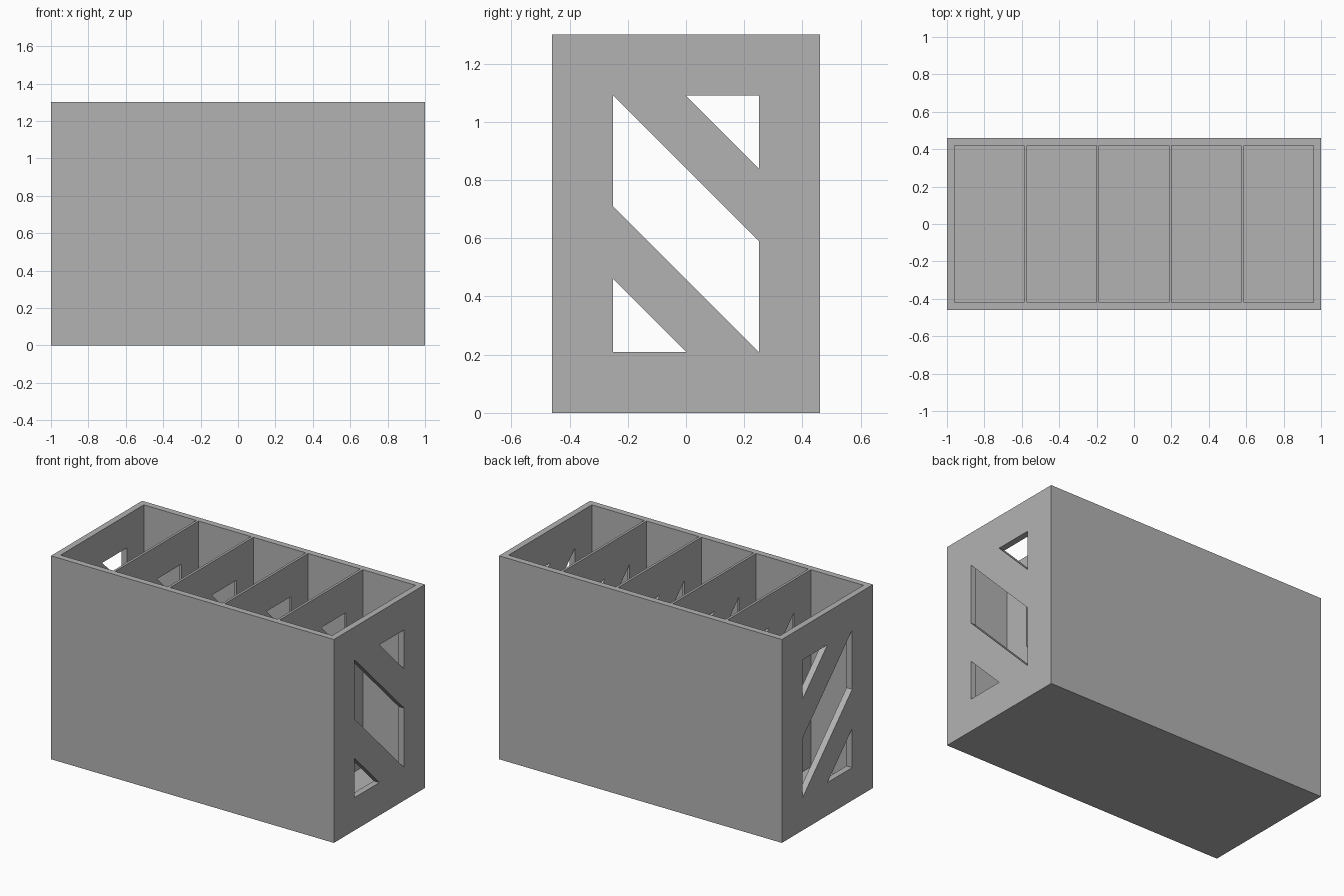
import bpy
import bmesh

if "Cube" in bpy.data.objects:
    bpy.data.objects.remove(bpy.data.objects["Cube"], do_unlink=True)

LENGTH, DEPTH, HEIGHT = 2.0, 0.92, 1.3
WALL, DIVIDER, CELLS = 0.04, 0.0155, 5

grey = bpy.data.materials.new("plain grey")
grey.use_nodes = True
colour = (0.45, 0.45, 0.45, 1)
grey.diffuse_color = colour
grey.node_tree.nodes["Principled BSDF"].inputs["Base Color"].default_value = colour


def add_prism(bm, outline, x0, x1):
    """Extrude a (y, z) outline along x."""
    face = bm.faces.new([bm.verts.new((x0, y, z)) for y, z in outline])
    ext = bmesh.ops.extrude_face_region(bm, geom=[face])
    verts = [v for v in ext["geom"] if isinstance(v, bmesh.types.BMVert)]
    bmesh.ops.translate(bm, verts=verts, vec=(x1 - x0, 0, 0))


def make_object(name, prisms):
    bm = bmesh.new()
    for outline, x0, x1 in prisms:
        add_prism(bm, outline, x0, x1)
    bmesh.ops.recalc_face_normals(bm, faces=bm.faces)
    mesh = bpy.data.meshes.new(name)
    bm.to_mesh(mesh)
    bm.free()
    mesh.materials.append(grey)
    obj = bpy.data.objects.new(name, mesh)
    bpy.context.collection.objects.link(obj)
    return obj


def rect(y, z0, z1):
    return [(-y, z0), (y, z0), (y, z1), (-y, z1)]


# Outer block
box = make_object("divided_box", [(rect(DEPTH / 2, 0, HEIGHT), -LENGTH / 2, LENGTH / 2)])

# Open-topped compartments, leaving walls, floor and thin dividers
width = (LENGTH - 2 * WALL - (CELLS - 1) * DIVIDER) / CELLS
starts = [-LENGTH / 2 + WALL + i * (width + DIVIDER) for i in range(CELLS)]
pocket = rect(DEPTH / 2 - WALL, WALL, HEIGHT + 0.1)
compartments = make_object("compartment_cutter", [(pocket, x, x + width) for x in starts])

# Slanted window and two corner triangles through the ends and dividers
windows = [
    [(-0.25, 1.09), (-0.25, 0.71), (0.25, 0.21), (0.25, 0.59)],
    [(0, 1.09), (0.25, 0.84), (0.25, 1.09)],
    [(-0.25, 0.46), (-0.25, 0.21), (0, 0.21)],
]
openings = make_object("window_cutter", [(w, -1.1, 1.1) for w in windows])

# Carve and apply
bpy.context.view_layer.objects.active = box
for cutter in (compartments, openings):
    cutter.hide_render = True
    mod = box.modifiers.new(cutter.name, "BOOLEAN")
    mod.operation = "DIFFERENCE"
    mod.solver = "EXACT"
    mod.object = cutter
    bpy.ops.object.modifier_apply(modifier=mod.name)
    bpy.data.objects.remove(cutter, do_unlink=True)
